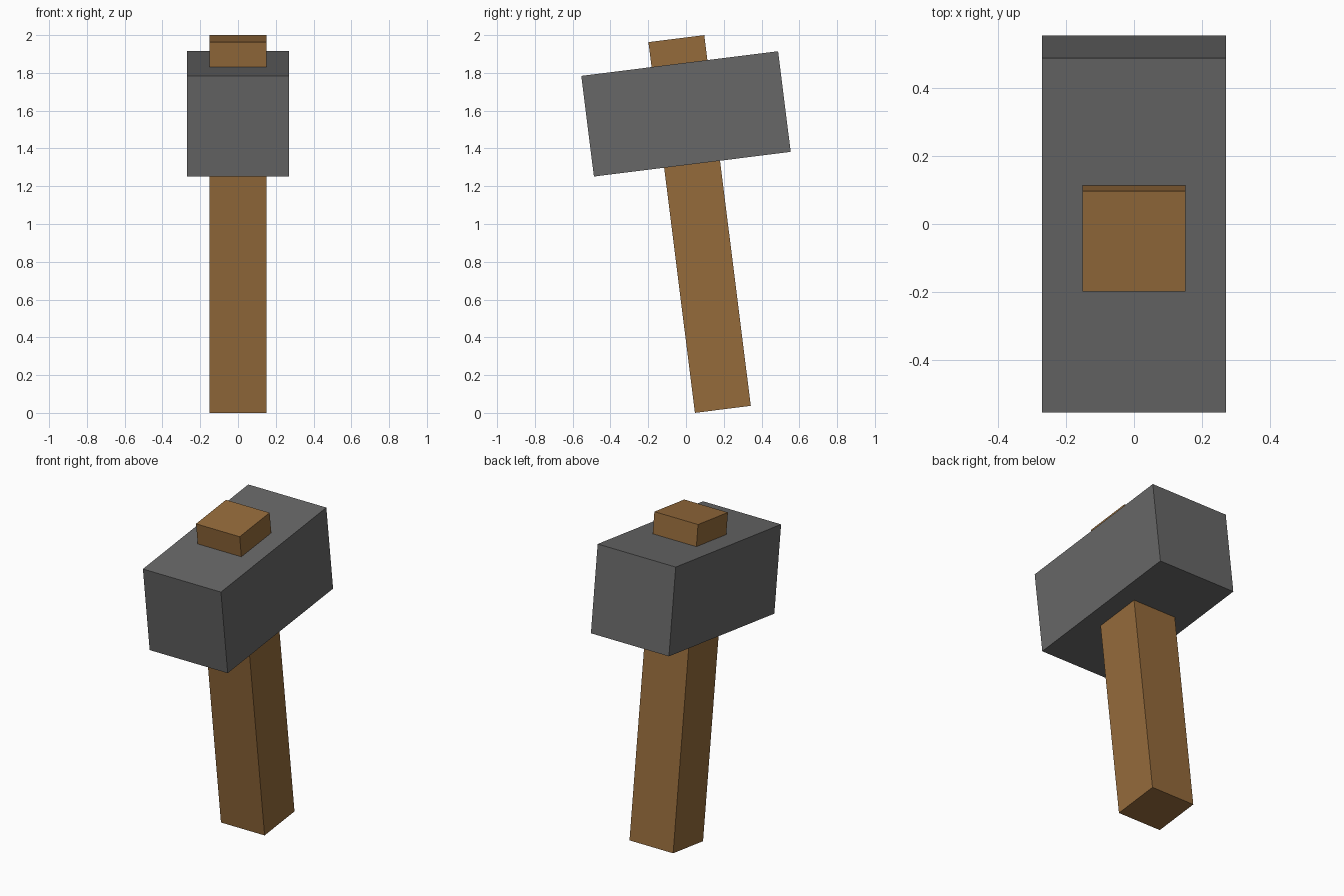
import bpy
import math

if "Cube" in bpy.data.objects:
    bpy.data.objects.remove(bpy.data.objects["Cube"])

TILT = math.radians(7.15)  # whole hammer leans towards -y


def material(name, rgb):
    mat = bpy.data.materials.new(name)
    mat.diffuse_color = (*rgb, 1.0)
    mat.use_nodes = True
    mat.node_tree.nodes["Principled BSDF"].inputs["Base Color"].default_value = mat.diffuse_color
    return mat


def tilted_block(name, size, centre, mat):
    bpy.ops.mesh.primitive_cube_add(size=1, location=centre, rotation=(TILT, 0, 0))
    block = bpy.context.object
    block.name = name
    block.scale = size
    block.data.materials.append(mat)
    return block


wood = material("brown wood", (0.30, 0.146, 0.044))
iron = material("dark grey iron", (0.137, 0.137, 0.137))

# Long square handle passing right through the head
tilted_block("handle", (0.302, 0.298, 1.978), (0, 0.072, 1.0), wood)

# Heavy rectangular head
tilted_block("head", (0.54, 1.05, 0.537), (0, 0, 1.583), iron)
